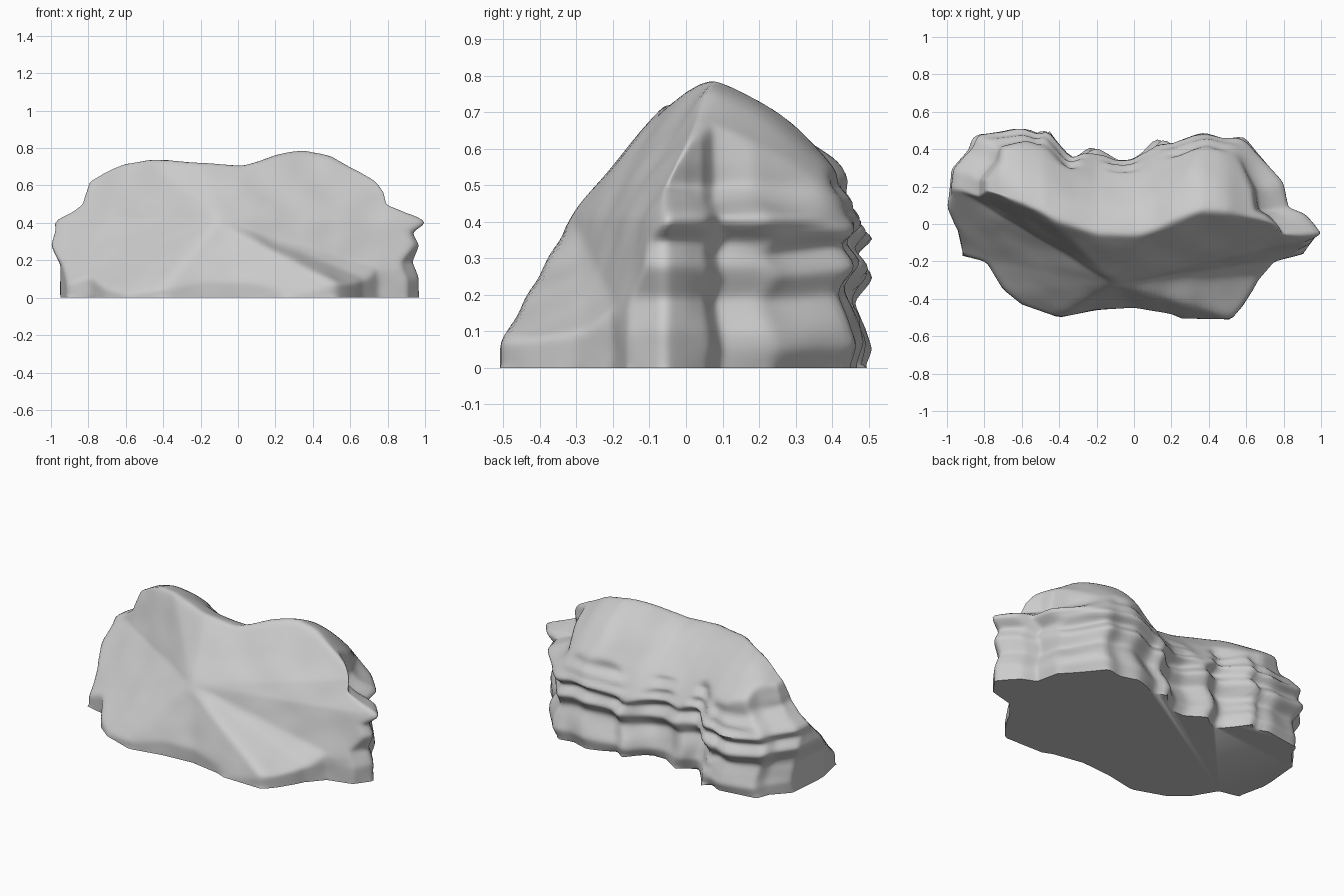
import bpy, bmesh, math
from mathutils import Vector, noise

if "Cube" in bpy.data.objects:
    bpy.data.objects.remove(bpy.data.objects["Cube"])


def lerp_list(pts, t):
    if t <= pts[0][0]:
        return pts[0][1]
    for (a, va), (b, vb) in zip(pts, pts[1:]):
        if t <= b:
            return va + (vb - va) * (t - a) / (b - a)
    return pts[-1][1]


def clamp(t):
    return min(1, max(0, t))


# Plan outline: back edge and front edge along x
back_edge = [(-1, .08), (-.98, .3), (-.88, .4), (-.85, .48), (-.6, .515), (-.53, .475), (-.47, .525),
             (-.41, .42), (-.34, .35), (-.28, .375), (-.22, .42), (-.1, .345), (0, .345),
             (.06, .38), (.14, .47), (.2, .42), (.3, .465), (.38, .49), (.5, .455), (.6, .475),
             (.68, .38), (.8, .25), (.83, .1), (.92, .06), (1.02, -.05)]
front_edge = [(-1, .0), (-.96, -.17), (-.82, -.2), (-.7, -.35), (-.6, -.43), (-.4, -.5),
              (-.2, -.46), (0, -.445), (.2, -.48), (.25, -.505), (.52, -.51), (.58, -.44),
              (.67, -.3), (.78, -.2), (.95, -.16), (1.02, -.07)]

# Layered ledges: inset by height, for the back and both ends
back = [(0, -.02), (.06, 0), (.14, -.025), (.2, -.05), (.27, 0), (.33, -.05), (.375, .01),
        (.41, -.035), (.435, -.02), (.48, -.07), (.53, -.06), (.8, -.08)]
right = [(0, -.05), (.1, -.05), (.19, -.09), (.28, -.05), (.35, -.09), (.41, .01), (.45, -.12),
         (.5, -.22), (.56, -.21), (.65, -.24)]
left = [(0, -.05), (.18, -.05), (.28, 0), (.37, -.015), (.41, -.01), (.45, -.09), (.5, -.16),
        (.57, -.19), (.7, -.22)]

# Crest line: depth and height along x
crest_y = [(-1, .22), (-.7, .14), (-.4, .01), (-.2, -.06), (.1, -.06), (.3, .05), (.45, .06),
           (.8, -.03), (1, -.07)]
crest_z = [(-1, .47), (-.9, .55), (-.82, .61), (-.72, .67), (-.6, .72), (-.48, .745), (-.2, .73),
           (.02, .71), (.2, .77), (.36, .797), (.5, .755), (.65, .68), (.78, .6), (.9, .5), (1, .45)]

# Front slope: flat facets fanned around a protruding nose
nose = Vector((-.1, -.32, .41))
rim = [(1, -.06, .41), (.8, -.02, .57), (.36, .06, .79), (.08, -.06, .71), (-.2, -.055, .73),
       (-.45, .03, .74), (-.82, .18, .6), (-.97, .2, .43), (-.95, -.16, .06), (-.7, -.36, .04),
       (-.4, -.49, .06), (0, -.455, .06), (.5, -.5, .09), (.7, -.28, .09), (.95, -.16, .1)]
facets = []
for a, b in zip(rim, rim[1:] + rim[:1]):
    u, v = Vector(a) - nose, Vector(b) - nose
    det = u.x * v.z - v.x * u.z
    facets.append((u.x, u.z, v.x, v.z, (u.y * v.z - v.y * u.z) / det, (u.x * v.y - v.x * u.y) / det))


def front_y(x, z):
    x, z = x - nose.x, z - nose.z
    for ux, uz, vx, vz, kx, kz in facets:
        if ux * z - uz * x >= 0 and x * vz - z * vx >= 0:
            return nose.y + kx * x + kz * z
    return nose.y


def inside(x, y, z):
    if y < front_y(x, z):
        return False
    # roof falling away behind the crest
    d = y - lerp_list(crest_y, x)
    drop = .2 * d + (1.4 * d * d if d > 0 else 0)
    if z > lerp_list(crest_z, x) - drop * (1 - .35 * clamp(-2.5 * x - .8)):
        return False
    # layered walls
    end = lerp_list(right if x > 0 else left, z) * clamp((abs(x) - .3) / .4) * clamp((y + .35) / .2)
    xs = x / (1 + end)
    if not -1 < xs < 1.02 or y < lerp_list(front_edge, xs):
        return False
    rear = clamp(y * 5)
    zw = z + .022 * math.sin(9 * x + 1) * clamp(z * 8)
    xs += .02 * math.sin(19 * z + 4 * x) * rear * clamp((.95 - abs(x)) * 4)
    return y < lerp_list(back_edge, xs) + lerp_list(back, zw) * rear


# Rock: rays shot from a core line, level below LOW and fanning upwards above it
N, LEVELS, FAN, LOW = 240, 34, 36, .4
rays = [(LOW * i / LEVELS, 0) for i in range(LEVELS)]
rays += [(LOW, math.pi / 2 * i / FAN) for i in range(FAN + 1)]
bm = bmesh.new()


def hit(theta, z0, phi):
    c, s = math.cos(theta), math.sin(theta)
    start = Vector((.62 * c, .06 - .09 * c, z0))
    ray = Vector((.38 * c * math.cos(phi), .45 * s * math.cos(phi), .4 * math.sin(phi)))
    lo, hi = 0, 1.5
    for _ in range(14):
        t = (lo + hi) / 2
        if inside(*(start + ray * t)):
            lo = t
        else:
            hi = t
    return start + ray * lo


rings = [[bm.verts.new(hit(math.tau * k / N, z0, phi)) for k in range(N)] for z0, phi in rays]
for lower, upper in zip(rings, rings[1:]):
    for k in range(N):
        j = (k + 1) % N
        bm.faces.new((lower[k], lower[j], upper[j], upper[k]))
# The last ring folds onto the core line, so weld its two halves
bmesh.ops.remove_doubles(bm, verts=rings[-1], dist=.0002)
floor = set(rings[0])
free = [v for v in bm.verts if v not in floor]

# Soften the creases, then add faint surface unevenness
for _ in range(3):
    bmesh.ops.smooth_vert(bm, verts=free, factor=.5, use_axis_x=True, use_axis_y=True, use_axis_z=True)
bm.normal_update()
for v in free:
    v.co += v.normal * .008 * noise.noise(v.co * 6) * clamp(v.co.z * 10)
bm.faces.new(list(reversed(rings[0])))
bmesh.ops.recalc_face_normals(bm, faces=bm.faces[:])

mesh = bpy.data.meshes.new("rock")
bm.to_mesh(mesh)
bm.free()
rock = bpy.data.objects.new("rock", mesh)
bpy.context.collection.objects.link(rock)
bpy.context.view_layer.objects.active = rock
rock.select_set(True)
bpy.ops.object.shade_smooth_by_angle(angle=math.radians(60))
